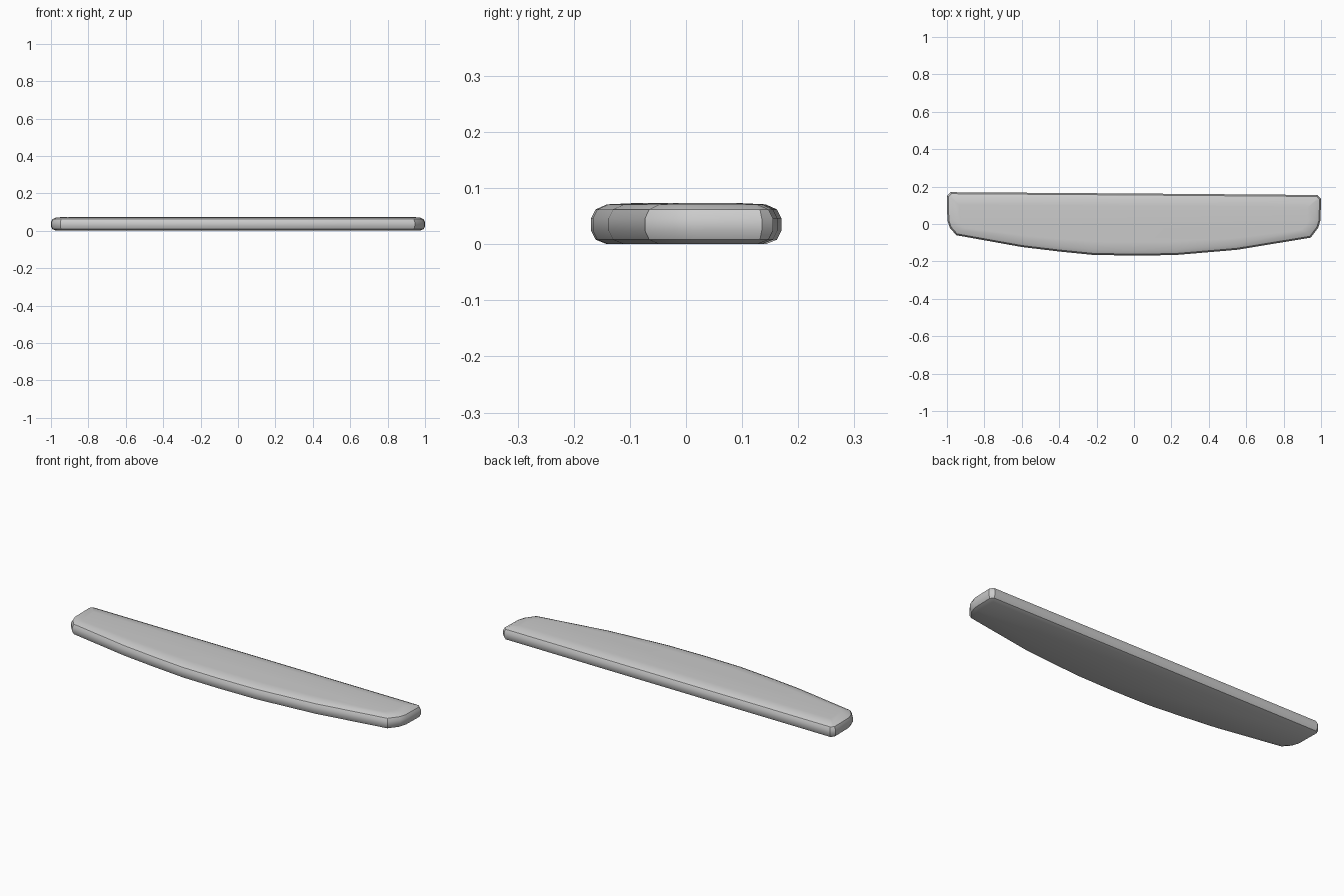
import bpy, bmesh
from mathutils import Vector

if "Cube" in bpy.data.objects:
    bpy.data.objects.remove(bpy.data.objects["Cube"])

# Plan outline, counter-clockwise: bowed front edge, nearly straight back edge
outline = [Vector(p) for p in [
    (-0.998, 0.02), (-0.985, -0.02), (-0.95, -0.06), (-0.6, -0.123),
    (-0.4, -0.147), (-0.22, -0.165), (0.0, -0.169), (0.22, -0.166), (0.55, -0.138),
    (0.945, -0.073), (0.985, -0.02), (0.997, 0.02), (1.0, 0.135),
    (0.98, 0.155), (0.0, 0.163), (-0.98, 0.17), (-1.0, 0.15)]]


def inset(points, d):
    """Move a convex outline inwards by d with mitred corners."""
    out = []
    n = len(points)
    for i, p in enumerate(points):
        a = (p - points[i - 1]).normalized()
        b = (points[(i + 1) % n] - p).normalized()
        na, nb = Vector((-a.y, a.x)), Vector((-b.y, b.x))
        out.append(p + (na + nb) * (d / (1 + na.dot(nb))))
    return out


# Edge profile as (inset, height), bottom to top
profile = [(0.028, 0.0), (0.008, 0.008), (0.0, 0.024),
           (0.0, 0.046), (0.008, 0.062), (0.028, 0.071)]

bm = bmesh.new()
rings = [[bm.verts.new((p.x, p.y, z)) for p in inset(outline, d)] for d, z in profile]
n = len(outline)
for lo, hi in zip(rings, rings[1:]):
    for i in range(n):
        j = (i + 1) % n
        bm.faces.new((lo[i], lo[j], hi[j], hi[i]))
bm.faces.new(rings[0][::-1])

# Slightly crowned top
crown = [bm.verts.new((p.x, p.y, 0.073)) for p in inset(outline, 0.028)]
for v, r in zip(crown, rings[-1]):
    v.co.x *= 0.96
    v.co.y = 0.005 + (v.co.y - 0.005) * 0.7
for i in range(n):
    j = (i + 1) % n
    bm.faces.new((rings[-1][i], rings[-1][j], crown[j], crown[i]))
bm.faces.new(crown)
bmesh.ops.recalc_face_normals(bm, faces=bm.faces)

mesh = bpy.data.meshes.new("curved_slab")
bm.to_mesh(mesh)
bm.free()
slab = bpy.data.objects.new("curved_slab", mesh)
bpy.context.collection.objects.link(slab)
bpy.context.view_layer.objects.active = slab
slab.select_set(True)
bpy.ops.object.shade_smooth_by_angle(angle=0.6)
